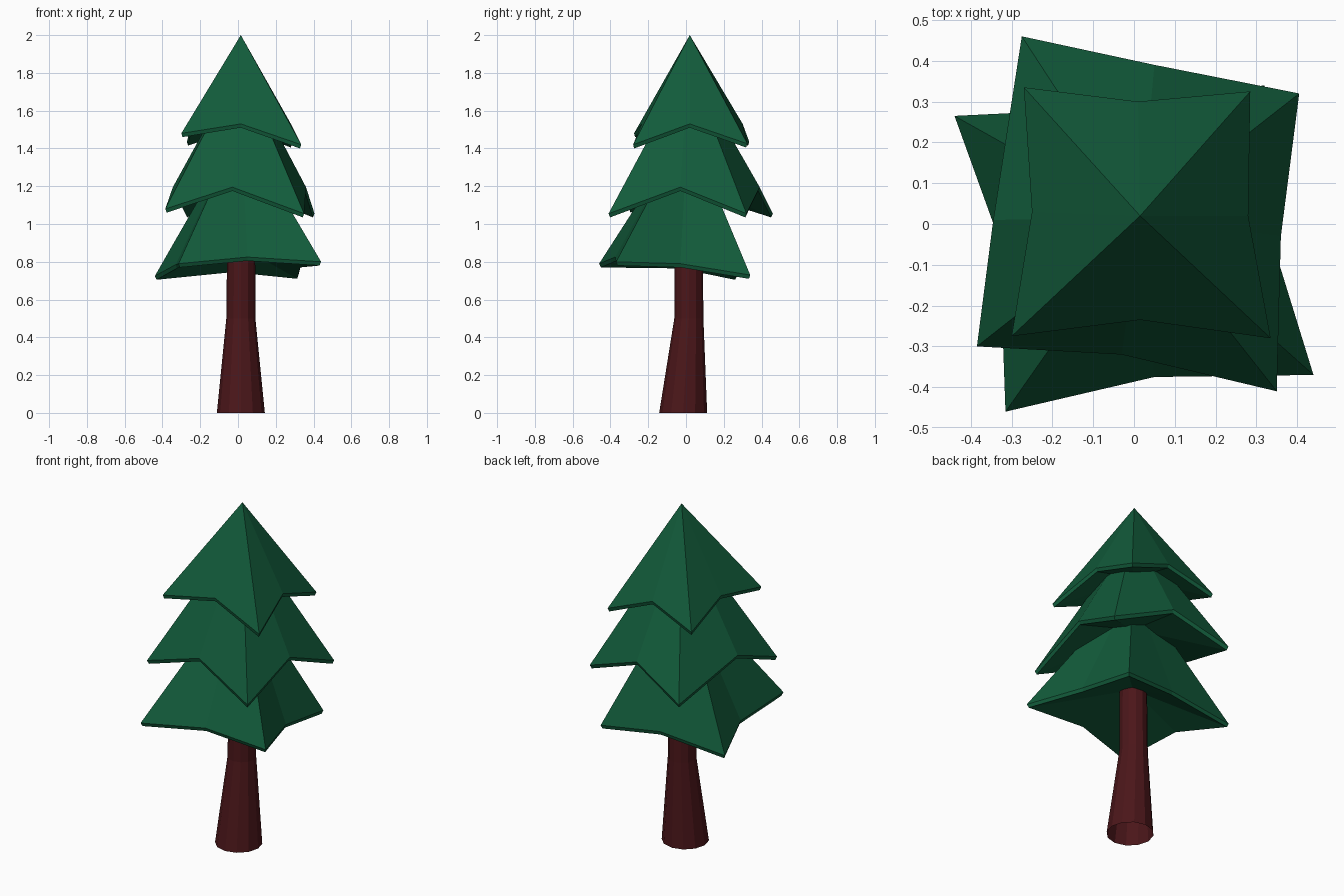
import bpy, bmesh
from math import cos, sin, tau
from mathutils import Vector

if "Cube" in bpy.data.objects:
    bpy.data.objects.remove(bpy.data.objects["Cube"])


def material(name, rgb):
    m = bpy.data.materials.new(name)
    m.diffuse_color = (*rgb, 1)
    m.use_nodes = True
    m.node_tree.nodes["Principled BSDF"].inputs["Base Color"].default_value = m.diffuse_color
    return m


def make_object(name, bm, mat):
    bmesh.ops.recalc_face_normals(bm, faces=bm.faces[:])
    me = bpy.data.meshes.new(name)
    bm.to_mesh(me)
    bm.free()
    me.materials.append(mat)
    ob = bpy.data.objects.new(name, me)
    bpy.context.collection.objects.link(ob)


def bridge(bm, a, b):
    n = len(a)
    for i in range(n):
        j = (i + 1) % n
        bm.faces.new((a[i], a[j], b[j], b[i]))


def fan(bm, ring, tip):
    for i, v in enumerate(ring):
        bm.faces.new((v, ring[(i + 1) % len(ring)], tip))


green = material("needles", (0.006, 0.105, 0.043))
brown = material("bark", (0.07, 0.008, 0.010))


# Branch tier: drooping star-shaped pyramid with a thin rim and a shallow underside
def tier(name, apex, under_z, rim):
    bm = bmesh.new()
    top = [bm.verts.new(p) for p in rim]
    low = [bm.verts.new((x * 0.98, y * 0.98, z - 0.02)) for x, y, z in rim]
    fan(bm, top, bm.verts.new(apex))
    bridge(bm, top, low)
    fan(bm, low, bm.verts.new((apex[0], apex[1], under_z)))
    make_object(name, bm, green)


# Rims alternate corner, edge middle, starting front left
tier("top_branches", (0.015, 0.02, 2.0), 1.57, [
    (-0.30, -0.275, 1.48), (0.015, -0.235, 1.53),
    (0.335, -0.28, 1.42), (0.28, 0.02, 1.53),
    (0.285, 0.325, 1.425), (0.01, 0.30, 1.53),
    (-0.27, 0.335, 1.435), (-0.25, 0.03, 1.53)])
tier("middle_branches", (0.015, 0.015, 1.85), 1.25, [
    (-0.385, -0.30, 1.08), (-0.03, -0.32, 1.195),
    (0.35, -0.41, 1.055), (0.36, -0.03, 1.195),
    (0.405, 0.32, 1.055), (0.05, 0.39, 1.195),
    (-0.275, 0.46, 1.055), (-0.345, 0.01, 1.195)])
tier("bottom_branches", (0.015, 0.01, 1.52), 0.88, [
    (-0.315, -0.46, 0.79), (0.05, -0.375, 0.825),
    (0.44, -0.37, 0.80), (0.335, -0.03, 0.79),
    (0.32, 0.34, 0.73), (-0.03, 0.285, 0.765),
    (-0.44, 0.265, 0.725), (-0.33, -0.04, 0.785)])

# Trunk: flared at the foot, straight above, open at the bottom
bm = bmesh.new()
N = 12
rings = []
for cx, cy, z, r in [(0.015, -0.015, 0, 0.127), (0.015, 0.015, 0.5, 0.077),
                     (0.017, 0.015, 0.92, 0.074)]:
    rings.append([bm.verts.new((cx + r * cos(tau * i / N), cy + r * sin(tau * i / N), z))
                  for i in range(N)])
bridge(bm, rings[0], rings[1])
bridge(bm, rings[1], rings[2])
bm.faces.new(rings[2])
make_object("trunk", bm, brown)
